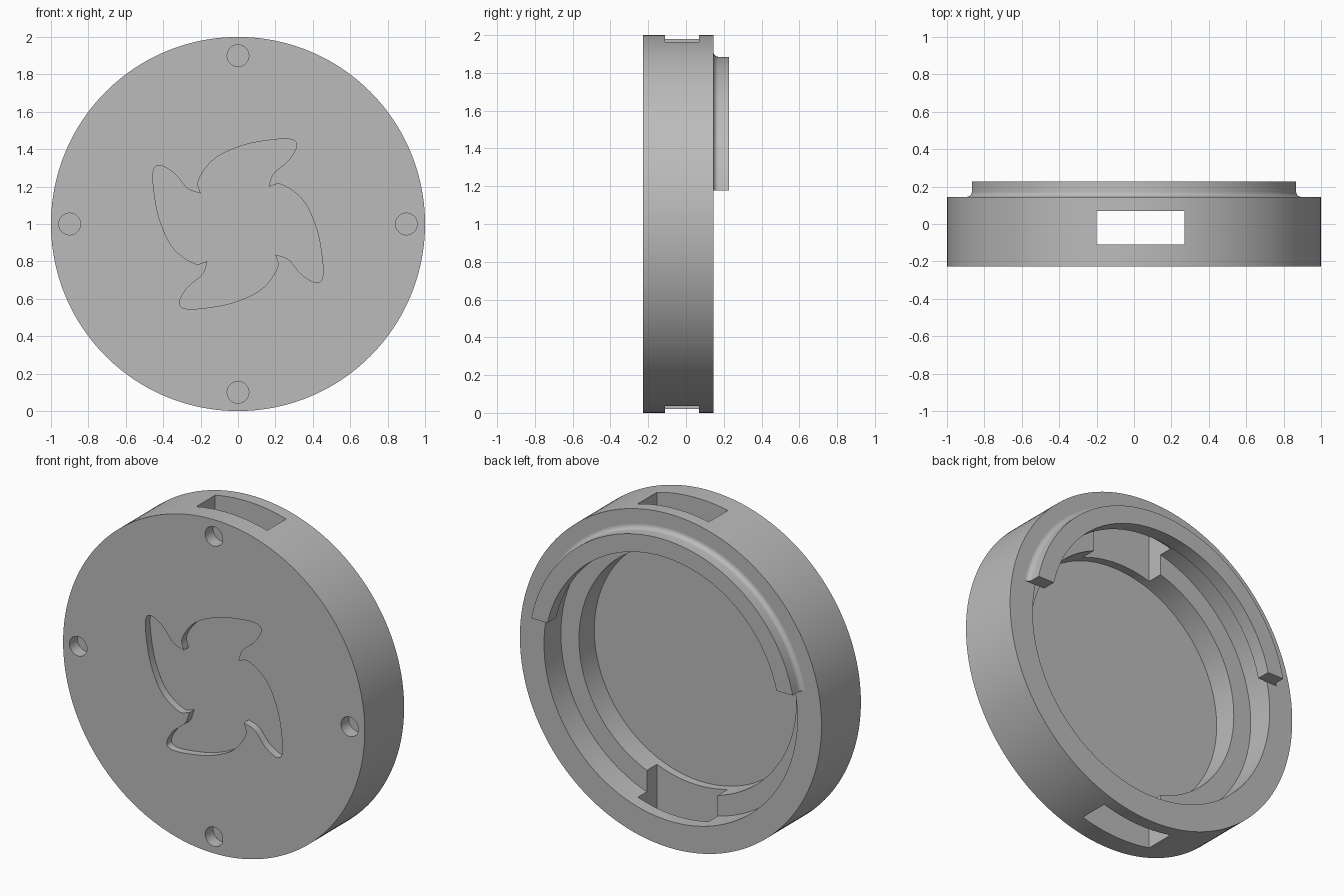
import bpy, bmesh
from math import sin, cos, pi, radians
from mathutils import Vector, Matrix

if "Cube" in bpy.data.objects:
    bpy.data.objects.remove(bpy.data.objects["Cube"])

GREY = (0.5, 0.5, 0.5, 1)
grey = bpy.data.materials.new("plain grey")
grey.use_nodes = True
grey.diffuse_color = GREY
grey.node_tree.nodes["Principled BSDF"].inputs["Base Color"].default_value = GREY

FRONT, BACK, LIP_BACK = -0.228, 0.145, 0.228
CENTRE = Vector((0, 0, 1))


def finish(bm, name):
    bmesh.ops.remove_doubles(bm, verts=bm.verts, dist=1e-5)
    bmesh.ops.recalc_face_normals(bm, faces=bm.faces)
    mesh = bpy.data.meshes.new(name)
    bm.to_mesh(mesh)
    bm.free()
    mesh.materials.append(grey)
    obj = bpy.data.objects.new(name, mesh)
    bpy.context.collection.objects.link(obj)
    return obj


def lathe(name, profile, closed, steps=160):
    """Turn (radius, y) points about the y axis through the disc centre."""
    bm = bmesh.new()
    verts = [bm.verts.new((r, y, 1)) for r, y in profile]
    edges = [bm.edges.new(p) for p in zip(verts, verts[1:])]
    if closed:
        edges.append(bm.edges.new((verts[-1], verts[0])))
    bmesh.ops.spin(bm, geom=verts + edges, cent=CENTRE, axis=(0, 1, 0),
                   angle=2 * pi, steps=steps)
    return finish(bm, name)


def box(name, lo, hi):
    bm = bmesh.new()
    bmesh.ops.create_cube(bm, size=1)
    lo, hi = Vector(lo), Vector(hi)
    for v in bm.verts:
        v.co = Vector(a * b for a, b in zip(v.co, hi - lo)) + (lo + hi) / 2
    return finish(bm, name)


def prism(name, outline, y0, y1):
    """Extrude an (x, z) outline, measured from the disc centre, along y."""
    bm = bmesh.new()
    face = bm.faces.new([bm.verts.new((x, y0, 1 + z)) for x, z in outline])
    out = bmesh.ops.extrude_face_region(bm, geom=[face])["geom"]
    moved = [v for v in out if isinstance(v, bmesh.types.BMVert)]
    bmesh.ops.translate(bm, verts=moved, vec=(0, y1 - y0, 0))
    return finish(bm, name)


def cut(obj, cutter):
    cutter.hide_render = True
    mod = obj.modifiers.new("cut", "BOOLEAN")
    mod.operation, mod.solver, mod.object = "DIFFERENCE", "EXACT", cutter
    bpy.context.view_layer.objects.active = obj
    bpy.ops.object.modifier_apply(modifier=mod.name)
    bpy.data.objects.remove(cutter)


def smooth_curve(points, n=8):
    """Catmull-Rom curve through the points, leaving out the last one."""
    p = [Vector(q) for q in points]
    p = [2 * p[0] - p[1]] + p + [2 * p[-1] - p[-2]]
    out = []
    for a, b, c, d in zip(p, p[1:], p[2:], p[3:]):
        for i in range(n):
            t = i / n
            out.append(0.5 * (2 * b + (c - a) * t + (2 * a - 5 * b + 4 * c - d) * t ** 2
                              + (3 * b - a - 3 * c + d) * t ** 3))
    return out


# Round housing: flat front, open stepped bore at the back
housing = lathe("housing", [(0, FRONT), (1, FRONT), (1, BACK), (0.84, BACK),
                            (0.84, -0.015), (0.72, -0.015), (0.72, -0.16), (0, -0.16)], False)

# Window through the top and bottom of the wall
cut(housing, box("slot_cutter", (-0.2, -0.11, -0.2), (0.27, 0.07, 2.2)))

# Four blind screw holes in the front
for k in range(4):
    cx, cz = 0.9 * cos(k * pi / 2), 0.9 * sin(k * pi / 2)
    ring = [(cx + 0.058 * cos(i * pi / 20), cz + 0.058 * sin(i * pi / 20)) for i in range(40)]
    cut(housing, prism("hole_cutter", ring, FRONT - 0.1, FRONT + 0.075))

# Four-bladed fan recess in the front
blade = smooth_curve([(-0.2, 0.163), (-0.21, 0.235), (-0.13, 0.345), (0.01, 0.415),
                      (0.16, 0.447), (0.28, 0.453), (0.313, 0.417), (0.27, 0.34),
                      (0.19, 0.27), (0.163, 0.2)])
fan = [Matrix.Rotation(-k * pi / 2, 2) @ p for k in range(4) for p in blade]
cut(housing, prism("fan_cutter", fan, FRONT - 0.1, FRONT + 0.045))

# Raised lip on the back, filleted at its foot, upper arc only
R = 0.027
fillet = [(0.885 + R - R * cos(a), BACK + R - R * sin(a))
          for a in (i * pi / 12 for i in range(7))]
lip = lathe("back_lip", [(0.78, BACK), (0.78, LIP_BACK), (0.885, LIP_BACK)] + fillet, True)
cut(lip, box("lip_cutter", (-1.2, 0, -0.2), (1.2, 0.5, 1.178)))

# Smooth round walls, keep sharp edges
for obj in (housing, lip):
    bpy.ops.object.select_all(action="DESELECT")
    obj.select_set(True)
    bpy.context.view_layer.objects.active = obj
    bpy.ops.object.shade_smooth_by_angle(angle=radians(30))
